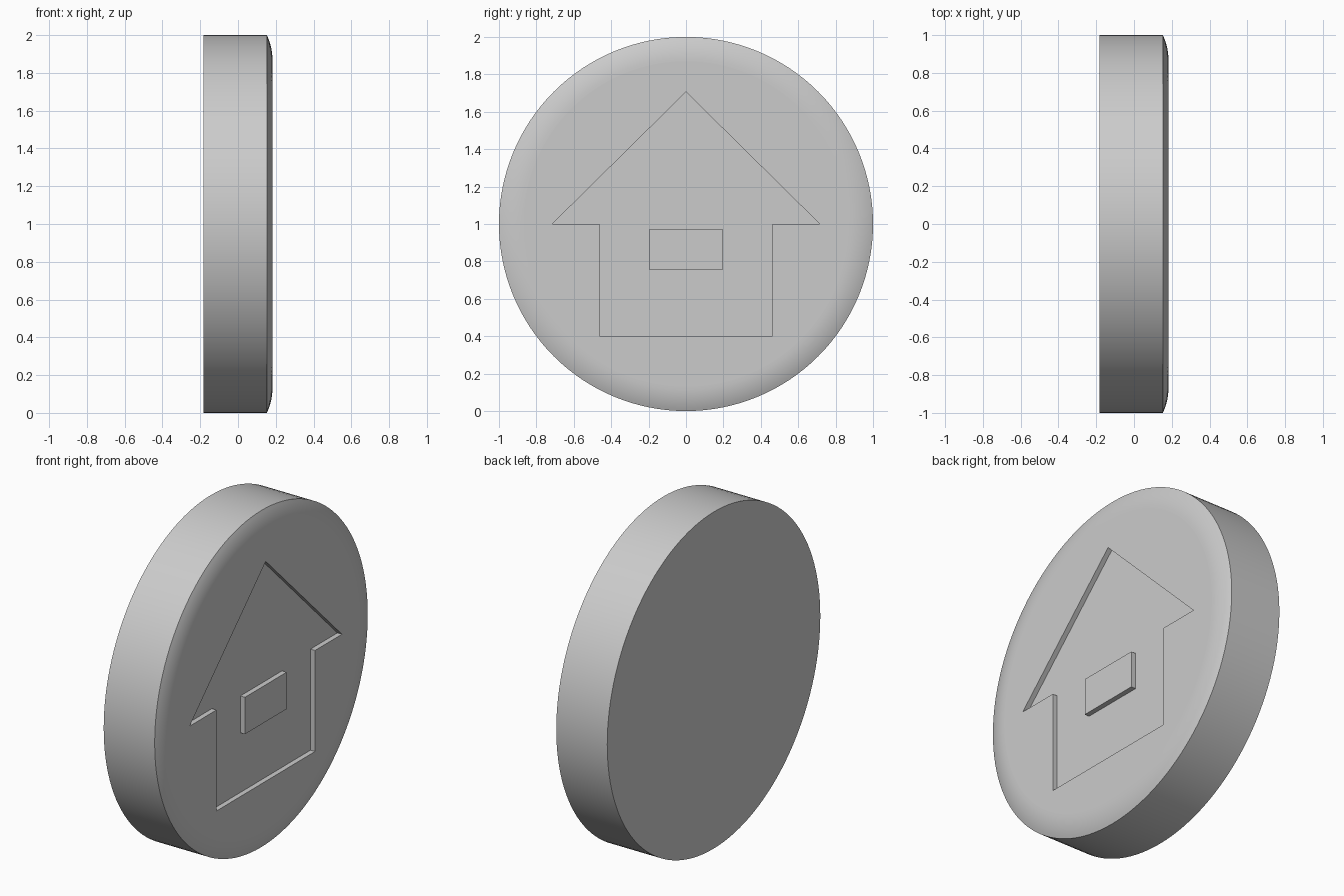
import bpy, bmesh, math
from mathutils import Vector

HALF = 0.1825      # half thickness of the disc
DEPTH = 0.03       # depth of the engraving
SAG = 0.03         # drop of the rounded rim
FLAT = 0.87        # radius of the flat front area

if "Cube" in bpy.data.objects:
    bpy.data.objects.remove(bpy.data.objects["Cube"])

grey = bpy.data.materials.new("light grey")
grey.use_nodes = True
colour = (0.6, 0.6, 0.6, 1)
grey.diffuse_color = colour
grey.node_tree.nodes["Principled BSDF"].inputs["Base Color"].default_value = colour


def add_object(name, bm):
    bmesh.ops.recalc_face_normals(bm, faces=bm.faces)
    mesh = bpy.data.meshes.new(name)
    bm.to_mesh(mesh)
    bm.free()
    mesh.materials.append(grey)
    obj = bpy.data.objects.new(name, mesh)
    bpy.context.collection.objects.link(obj)
    return obj


def prism(name, outline, x0, x1):
    """Extrude a (y, z) outline along x."""
    bm = bmesh.new()
    face = bm.faces.new([bm.verts.new((x0, y, z)) for y, z in outline])
    result = bmesh.ops.extrude_face_region(bm, geom=[face], use_keep_orig=True)
    moved = [v for v in result["geom"] if isinstance(v, bmesh.types.BMVert)]
    bmesh.ops.translate(bm, verts=moved, vec=(x1 - x0, 0, 0))
    return add_object(name, bm)


# Disc: spun side wall and shallow rounded rim, with flat caps
bm = bmesh.new()
width = 1 - FLAT
radius = (width ** 2 + SAG ** 2) / (2 * SAG)
sweep = math.asin(width / radius)
profile = [(-HALF, 1)]
for i in range(9):
    a = sweep * (1 - i / 8)
    profile.append((HALF - radius * (1 - math.cos(a)), FLAT + radius * math.sin(a)))
verts = [bm.verts.new((x, 0, 1 + r)) for x, r in profile]
edges = [bm.edges.new(pair) for pair in zip(verts, verts[1:])]
bmesh.ops.spin(bm, geom=verts + edges, cent=(0, 0, 1), axis=(1, 0, 0),
               angle=math.tau, steps=128, use_merge=False)
bmesh.ops.remove_doubles(bm, verts=bm.verts, dist=0.0001)
bmesh.ops.holes_fill(bm, edges=[e for e in bm.edges if e.is_boundary], sides=0)
disc = add_object("disc", bm)

# House-shaped recess in the +x face
half_house = [(0.715, 1.0), (0.4625, 1.0), (0.4625, 0.4)]
house = [(0, 1.706)] + half_house + [(-y, z) for y, z in reversed(half_house)]
cutter = prism("house_cutter", house, HALF - DEPTH, HALF + 0.1)
cutter.hide_render = True
cut = disc.modifiers.new("house recess", "BOOLEAN")
cut.object = cutter
cut.operation = "DIFFERENCE"
cut.solver = "EXACT"
bpy.context.view_layer.objects.active = disc
bpy.ops.object.select_all(action="DESELECT")
disc.select_set(True)
bpy.ops.object.modifier_apply(modifier=cut.name)
bpy.data.objects.remove(cutter)

# Smooth rim, crisp engraving, flat faces
bpy.ops.object.shade_smooth_by_angle(angle=math.radians(30))
for poly in disc.data.polygons:
    if abs(poly.normal.x) > 0.9999:
        poly.use_smooth = False

# Window standing up from the recess, flush with the disc front
window = [(-0.195, 0.754), (0.195, 0.754), (0.195, 0.973), (-0.195, 0.973)]
prism("window", window, HALF - DEPTH - 0.01, HALF)
